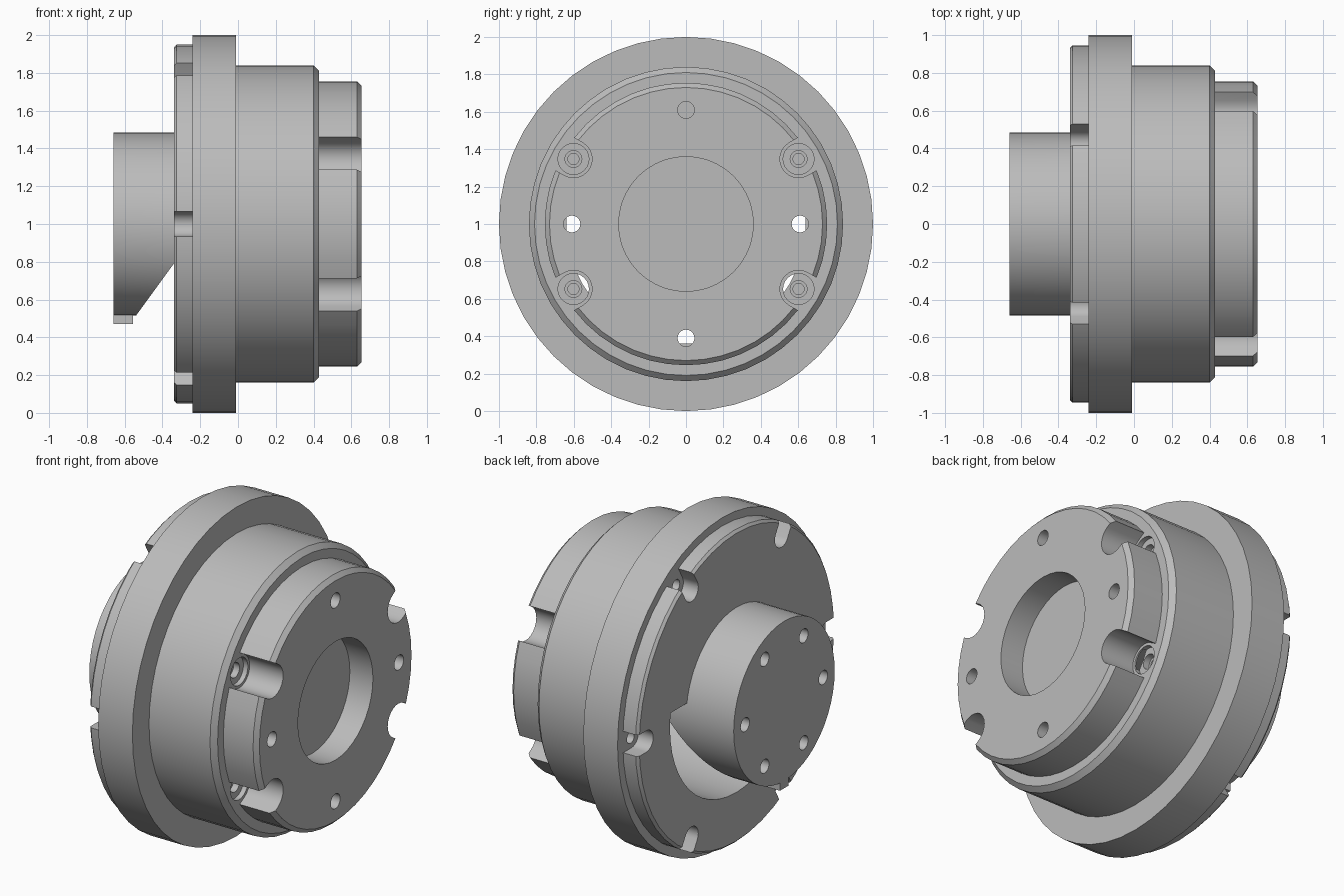
import bpy, bmesh, math
from mathutils import Vector

cube = bpy.data.objects.get("Cube")
if cube:
    bpy.data.objects.remove(cube, do_unlink=True)

grey = bpy.data.materials.new("machined grey")
grey.use_nodes = True
colour = (0.5, 0.5, 0.5, 1)
grey.diffuse_color = colour
grey.node_tree.nodes["Principled BSDF"].inputs["Base Color"].default_value = colour

AXIS_Z = 1.0


def make_object(name, bm):
    bmesh.ops.recalc_face_normals(bm, faces=bm.faces)
    mesh = bpy.data.meshes.new(name)
    bm.to_mesh(mesh)
    bm.free()
    mesh.materials.append(grey)
    obj = bpy.data.objects.new(name, mesh)
    bpy.context.collection.objects.link(obj)
    return obj


def extrude(name, points, offset):
    """Close a planar outline and push it along offset."""
    bm = bmesh.new()
    face = bm.faces.new([bm.verts.new(p) for p in points])
    result = bmesh.ops.extrude_face_region(bm, geom=[face])
    verts = [g for g in result["geom"] if isinstance(g, bmesh.types.BMVert)]
    bmesh.ops.translate(bm, verts=verts, vec=offset)
    return make_object(name, bm)


def prism(name, outline, x0, x1):
    """Extrude a (y, z) outline, measured from the main axis, along x."""
    points = [(x0, y, z + AXIS_Z) for y, z in outline]
    return extrude(name, points, Vector((x1 - x0, 0, 0)))


def circle(r, y=0, z=0, n=24):
    return [(y + r * math.cos(math.tau * i / n), z + r * math.sin(math.tau * i / n))
            for i in range(n)]


def polar(r, degrees):
    a = math.radians(degrees)
    return r * math.cos(a), r * math.sin(a)


def slot(r, half_width, degrees):
    """Round-ended slot that opens outwards."""
    local = [(1.2, -half_width), (1.2, half_width)]
    for i in range(13):
        y, z = polar(half_width, 90 + 15 * i)
        local.append((r + y, z))
    c, s = polar(1, degrees)
    return [(u * c - v * s, u * s + v * c) for u, v in local]


def cut(target, cutter):
    mod = target.modifiers.new("cut", 'BOOLEAN')
    mod.operation = 'DIFFERENCE'
    mod.solver = 'EXACT'
    mod.object = cutter
    cutter.hide_render = True
    bpy.context.view_layer.objects.active = target
    with bpy.context.temp_override(object=target, active_object=target):
        bpy.ops.object.modifier_apply(modifier=mod.name)
    bpy.data.objects.remove(cutter, do_unlink=True)


def cut_prism(target, outline, x0, x1):
    cut(target, prism("cutter", outline, x0, x1))


def revolve(name, profile, n=48):
    """Spin an (x, radius) profile about the main axis."""
    bm = bmesh.new()
    rings = [[bm.verts.new((x, y, z + AXIS_Z)) for y, z in circle(r, n=n)]
             for x, r in profile]
    for a, b in zip(rings, rings[1:]):
        for i in range(n):
            j = (i + 1) % n
            bm.faces.new((a[i], a[j], b[j], b[i]))
    bm.faces.new(rings[0])
    bm.faces.new(rings[-1])
    return make_object(name, bm)


# Stepped housing: rear plate, flange, barrel and front cap
housing = revolve("housing", [
    (-0.34, 0.935), (-0.325, 0.95), (-0.24, 0.95), (-0.24, 1.0),
    (-0.01, 1.0), (-0.01, 0.84), (0.40, 0.84), (0.43, 0.81),
    (0.43, 0.755), (0.63, 0.755), (0.655, 0.73)])

# Lower cavity behind the stem, and round pocket in the cap
cavity = [(y, min(z, 0.1)) for y, z in circle(0.64, n=48)
          if z < 0.12]
cut_prism(housing, cavity, -0.5, 0.42)
cut_prism(housing, circle(0.36, n=40), 0.50, 0.8)

# Cap holes; all but the top one open into the cavity
for angle in range(0, 360, 90):
    cut_prism(housing, circle(0.045, *polar(0.61, angle)), 0.38, 0.8)

# Four cap slots with counterbored screw seats
for angle in (30, 150, 210, 330):
    cut_prism(housing, slot(0.695, 0.1, angle), 0.43, 0.8)
    seat = polar(0.695, angle)
    for radius, floor in ((0.083, 0.40), (0.045, 0.36), (0.03, 0.28)):
        cut_prism(housing, circle(radius, *seat), floor, 0.5)

# Six rear plate slots with screw holes
for angle in range(0, 360, 60):
    cut_prism(housing, slot(0.865, 0.065, angle), -0.5, -0.24)
    cut_prism(housing, circle(0.035, *polar(0.875, angle)), -0.3, -0.12)

# Stem, sloped underneath where it enters the cavity
stem = prism("stem", circle(0.485, n=48), -0.66, 0.40)
wedge = [(-0.62, -1, 0.405), (0.5, -1, 1.945), (0.5, -1, 0.405)]
cut(stem, extrude("cutter", wedge, Vector((0, 2, 0))))
for angle in range(0, 360, 60):
    cut_prism(stem, circle(0.042, *polar(0.375, angle)), -0.8, -0.56)

# Small locating key under the stem end
key = prism("locating_key", [(-0.04, -0.53), (0.04, -0.53), (0.04, -0.46), (-0.04, -0.46)],
            -0.66, -0.555)

# Smooth shading with crisp edges
for obj in (housing, stem):
    bpy.ops.object.select_all(action='DESELECT')
    obj.select_set(True)
    bpy.context.view_layer.objects.active = obj
    bpy.ops.object.shade_smooth_by_angle(angle=math.radians(30))
